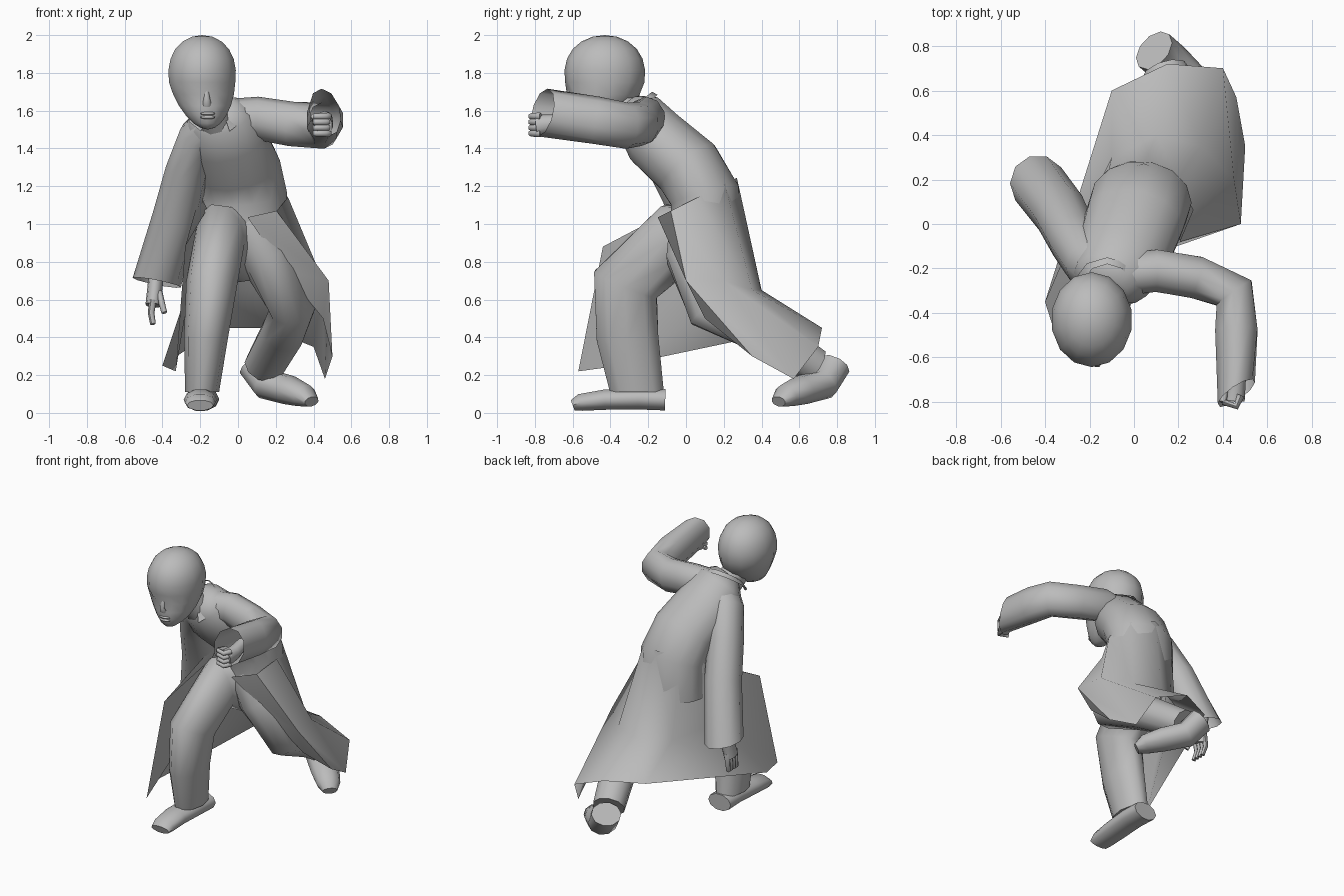
import bpy, bmesh
from math import cos, sin, pi, radians
from mathutils import Vector

if "Cube" in bpy.data.objects:
    bpy.data.objects.remove(bpy.data.objects["Cube"])

ACROSS = Vector((1, 0, 0))
UP = Vector((0, 0, 1))
SHADE = (0.5, 0.5, 0.5, 1)

grey = bpy.data.materials.new("plain grey")
grey.use_nodes = True
grey.diffuse_color = SHADE
grey.node_tree.nodes["Principled BSDF"].inputs["Base Color"].default_value = SHADE


def finish(name, bm):
    """Turn the bmesh into a smooth shaded object with the material."""
    mesh = bpy.data.meshes.new(name)
    bm.to_mesh(mesh)
    bm.free()
    mesh.materials.append(grey)
    obj = bpy.data.objects.new(name, mesh)
    bpy.context.collection.objects.link(obj)
    bpy.ops.object.select_all(action="DESELECT")
    obj.select_set(True)
    bpy.context.view_layer.objects.active = obj
    bpy.ops.object.shade_smooth_by_angle(angle=radians(60))


def loft(name, rows, closed=False, open_end=False):
    """Skin rows of points; closed rows make a tube with capped ends."""
    bm = bmesh.new()
    grid = [[bm.verts.new(point) for point in row] for row in rows]
    count = len(grid[0])
    for lower, upper in zip(grid, grid[1:]):
        for i in range(count if closed else count - 1):
            j = (i + 1) % count
            bm.faces.new((lower[i], lower[j], upper[j], upper[i]))
    if closed:
        bm.faces.new(grid[0])
        if not open_end:
            bm.faces.new(grid[-1])
    bmesh.ops.recalc_face_normals(bm, faces=bm.faces)
    finish(name, bm)


def tube(name, points, start, end, side=ACROSS, slant=None, taper=1, sides=10, open_end=False):
    """Sweep an ellipse along points, blending its two radii from start to end."""
    points = [Vector(point) for point in points]
    steps = [(b - a).normalized() for a, b in zip(points, points[1:])]
    last = len(points) - 1
    rows = []
    for i, point in enumerate(points):
        direction = steps[max(i - 1, 0)] + steps[min(i, last - 1)]
        if slant and i == last:
            direction = Vector(slant)
        direction.normalize()
        blend = (i / last) ** taper
        wide, deep = Vector(start).lerp(Vector(end), blend)
        u = (side - direction * side.dot(direction)).normalized()
        v = direction.cross(u)
        turns = [2 * pi * k / sides for k in range(sides)]
        rows.append([point + u * wide * cos(t) + v * deep * sin(t) for t in turns])
    loft(name, rows, closed=True, open_end=open_end)


def arc(centre, radius_x, radius_y, tilt, first, final, count):
    """Part of an ellipse whose height rises with its depth."""
    row = []
    for k in range(count):
        t = radians(first + (final - first) * k / (count - 1))
        y = radius_y * sin(t)
        row.append(centre + Vector((radius_x * cos(t), y, tilt * y)))
    return row


def ball(name, centre, size, shape=Vector):
    """Sphere with an optional rule that reshapes its unit coordinates."""
    bm = bmesh.new()
    bmesh.ops.create_uvsphere(bm, u_segments=14, v_segments=12, radius=1)
    for vert in bm.verts:
        vert.co = [c + s * q for c, s, q in zip(centre, size, shape(vert.co))]
    finish(name, bm)


def skull(unit):
    """Broad crown, narrow jaw, forward chin and sunken eyes."""
    x, y, z = unit
    low = max(0, -z)
    spread = 1 + z / 5
    socket = abs(z + .26) < .1 and y < -.7 and abs(x) > .2
    return Vector((x * spread + low / 6, y * spread - .55 * low ** 2 + .1 * socket, z))


# Head and face
ball("head", (-.19, -.43, 1.75), (.18, .21, .25), skull)
tube("nose", [(-.17, -.6, 1.73), (-.165, -.63, 1.66), (-.165, -.61, 1.63)],
     (.01, .01), (.025, .02), sides=6)
for lip, height in (("upper_lip", 1.585), ("lower_lip", 1.565)):
    ball(lip, (-.16, -.605, height), (.04, .02, .01))
tube("neck", [(-.1, -.25, 1.5), (-.18, -.41, 1.7)], (.1, .1), (.08, .09))

# Torso leaning forward
tube("torso", [(.03, .1, .9), (.03, .1, 1.15), (0, .01, 1.3), (-.06, -.16, 1.45),
               (-.1, -.25, 1.57), (-.12, -.3, 1.62)],
     (.23, .19), (.1, .08), taper=4, sides=14)

# Raised collar, open over the chest
neck_base = Vector((-.12, -.28, 1.58))
loft("collar", [arc(neck_base, .15, .13, .8, -60, 240, 9),
                arc(neck_base + UP * .04, .11, .1, .8, -60, 240, 9)])

# Coat skirt, open at the front and sweeping back
waist = arc(Vector((.03, .06, 1.14)), .235, .21, .5, -85, 215, 8)
thigh = [(.25, 0, .75), (.48, 0, .7), (.45, .2, .7), (.3, .35, .65),
         (.1, .4, .65), (-.1, .3, .65), (-.25, 0, .7), (-.28, -.44, .88)]
hem = [(.45, .1, .5), (.5, .35, .3), (.46, .57, .18), (.4, .7, .35),
       (.15, .72, .45), (-.1, .6, .45), (-.4, -.35, .25), (-.33, -.57, .22)]
loft("coat_skirt", [waist, thigh, hem])

# Sleeves with wide open cuffs
tube("left_sleeve", [(-.08, -.23, 1.55), (.1, -.21, 1.56), (.28, -.24, 1.53),
                     (.45, -.31, 1.52), (.46, -.48, 1.55), (.46, -.76, 1.59)],
     (.11, .1), (.13, .1), side=UP, slant=(.7, -1, .3), open_end=True)
tube("right_sleeve", [(-.12, -.24, 1.55), (-.21, -.17, 1.46), (-.27, -.07, 1.28),
                      (-.33, .05, 1.04), (-.43, .18, .69)],
     (.1, .12), (.13, .13), slant=(-.2, -.1, -1), open_end=True)

# Hands: palm, thumb and four fingers
tube("left_palm", [(.46, -.6, 1.56), (.46, -.7, 1.53), (.45, -.79, 1.52)],
     (.04, .04), (.06, .05), side=UP)
tube("right_palm", [(-.43, .18, .76), (-.44, .15, .66), (-.45, .13, .57)],
     (.04, .05), (.04, .06))
for i in range(4):
    z = 1.48 + .03 * i
    tube(f"left_finger_{i + 1}", [(.48, -.77, z), (.46, -.82, z), (.4, -.8, z)],
         (.02, .02), (.015, .015), side=UP, sides=6)
    y = .09 + .03 * i
    tube(f"right_finger_{i + 1}", [(-.45, y, .6), (-.46, y, .53), (-.45, y - .02, .47)],
         (.02, .02), (.015, .015), sides=6)
tube("left_thumb", [(.41, -.72, 1.55), (.4, -.8, 1.57)], (.02, .02), (.015, .015), sides=6)
tube("right_thumb", [(-.42, .12, .64), (-.39, .07, .53)], (.02, .02), (.015, .015), sides=6)

# Trouser legs: one lunging forward, one trailing
tube("right_leg", [(.02, .12, .88), (-.1, -.06, .92), (-.14, -.32, .68),
                   (-.17, -.31, .4), (-.19, -.26, .11)],
     (.15, .2), (.09, .15), slant=-UP, taper=2)
tube("left_leg", [(.05, .08, .98), (.15, .05, .82), (.29, .13, .56),
                  (.24, .4, .43), (.14, .68, .25)], (.15, .18), (.11, .1))

# Shoes with narrowing toes
tube("right_shoe", [(-.19, -.11, .07), (-.19, -.25, .075), (-.2, -.43, .07),
                    (-.2, -.56, .055), (-.2, -.6, .04)],
     (.09, .06), (.07, .03), taper=3)
tube("left_shoe", [(.09, .78, .25), (.16, .72, .15), (.27, .61, .12),
                   (.35, .53, .09), (.39, .49, .06)],
     (.1, .085), (.05, .03), side=Vector((1, 1, 0)), taper=3)
